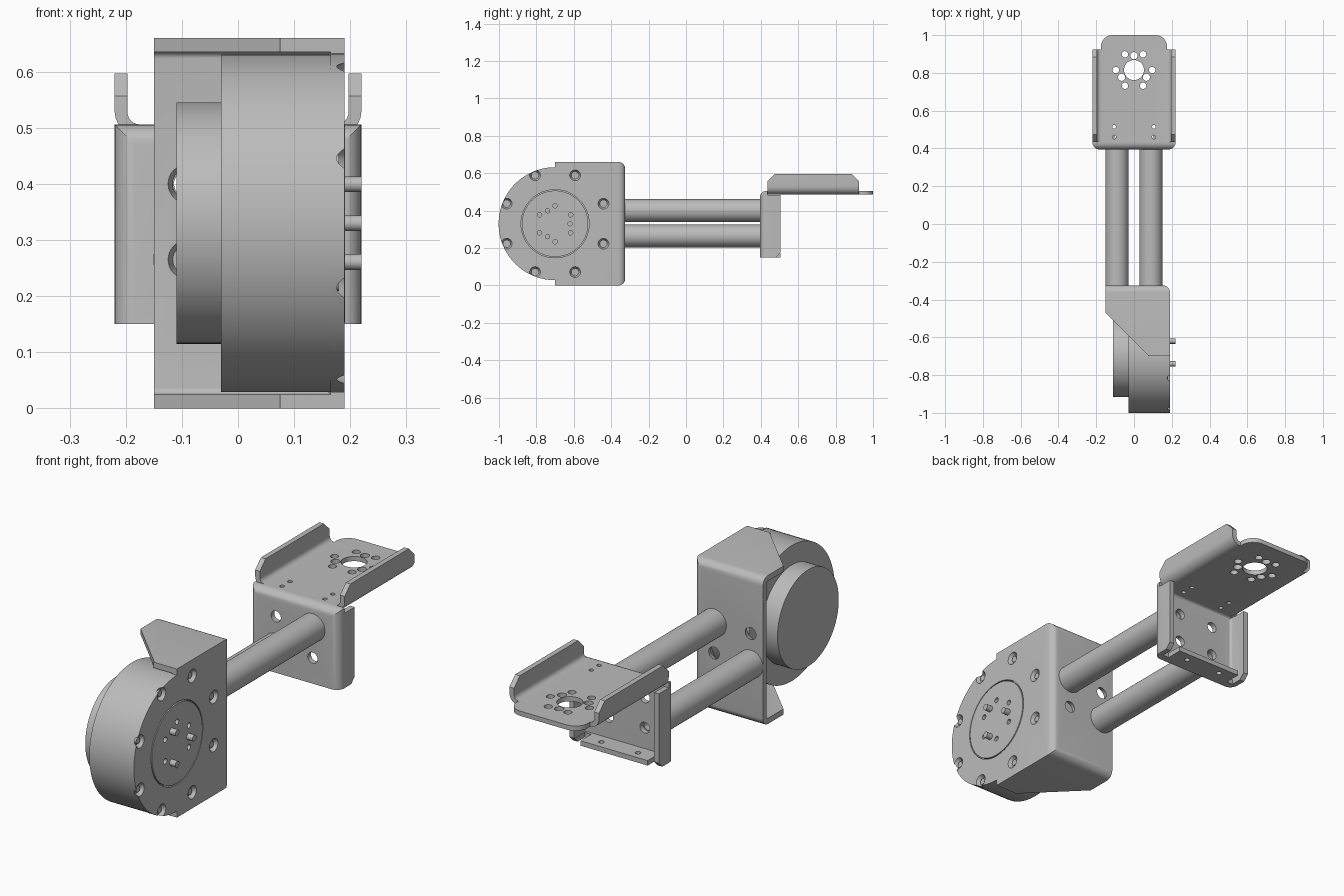
import bpy, bmesh
from math import cos, sin, radians
from mathutils import Matrix, Vector

if "Cube" in bpy.data.objects:
    bpy.data.objects.remove(bpy.data.objects["Cube"])

GREY = (0.5, 0.5, 0.5, 1)
metal = bpy.data.materials.new("grey_metal")
metal.use_nodes = True
metal.diffuse_color = GREY
metal.node_tree.nodes["Principled BSDF"].inputs["Base Color"].default_value = GREY


def finish(name, bm):
    bmesh.ops.recalc_face_normals(bm, faces=bm.faces)
    mesh = bpy.data.meshes.new(name)
    bm.to_mesh(mesh)
    bm.free()
    mesh.materials.append(metal)
    ob = bpy.data.objects.new(name, mesh)
    bpy.context.collection.objects.link(ob)
    return ob


def round_edges(bm, test, r):
    """Round the edges whose two ends both pass the test."""
    edges = [e for e in bm.edges if all(test(v.co) for v in e.verts)]
    bmesh.ops.bevel(bm, geom=edges, offset=r, segments=6, profile=0.5, affect='EDGES')


def box(name, x, y, z, test=None, r=0.03):
    bm = bmesh.new()
    bmesh.ops.create_cube(bm, size=1)
    for v in bm.verts:
        v.co = [lim[0] if c < 0 else lim[1] for c, lim in zip(v.co, (x, y, z))]
    if test:
        # several tests may be given, one for each edge group
        edges = [e for e in bm.edges if any(all(t(v.co) for v in e.verts) for t in test)]
        bmesh.ops.bevel(bm, geom=edges, offset=r, segments=6, profile=0.5, affect='EDGES')
    return finish(name, bm)


def rod(name, axis, a, b, centre, r, r_end=None, sides=32):
    """Cylinder or cone from a to b on an axis; centre holds the other two coordinates."""
    bm = bmesh.new()
    bmesh.ops.create_cone(bm, cap_ends=True, segments=sides, radius1=r,
                          radius2=r if r_end is None else r_end, depth=b - a)
    mid, (p, q) = (a + b) / 2, centre
    turn, loc = {'X': (Matrix.Rotation(radians(90), 4, 'Y'), (mid, p, q)),
                 'Y': (Matrix.Rotation(radians(-90), 4, 'X'), (p, mid, q)),
                 'Z': (Matrix(), (p, q, mid))}[axis]
    bmesh.ops.transform(bm, matrix=Matrix.Translation(loc) @ turn, verts=bm.verts)
    return finish(name, bm)


def prism(name, axis, points, a, b):
    """Outline extruded along x or z."""
    bm = bmesh.new()
    put = (lambda p, t: (t, *p)) if axis == 'X' else (lambda p, t: (*p, t))
    face = bm.faces.new([bm.verts.new(put(p, a)) for p in points])
    ext = bmesh.ops.extrude_face_region(bm, geom=[face])
    shift = Vector(put((0, 0), b - a))
    bmesh.ops.translate(bm, vec=shift, verts=[v for v in ext["geom"] if isinstance(v, bmesh.types.BMVert)])
    return finish(name, bm)


def cut(ob, cutters):
    bpy.context.view_layer.objects.active = ob
    for c in cutters:
        m = ob.modifiers.new("cut", 'BOOLEAN')
        m.operation, m.solver, m.object = 'DIFFERENCE', 'EXACT', c
        bpy.ops.object.modifier_apply(modifier=m.name)


def discard(cutters):
    for c in cutters:
        bpy.data.objects.remove(c)


def ring(centre, r, count, start):
    return [(centre[0] + r * cos(radians(start + i * 360 / count)),
             centre[1] + r * sin(radians(start + i * 360 / count))) for i in range(count)]


AXIS = (-0.70, 0.33)      # motor axis in y, z
RAD = 0.302
BOLTS = [(x, z) for x in (-0.09, 0.09) for z in (0.265, 0.40)]

# Motor body and rear cap
rod("motor_body", 'X', -0.03, 0.166, AXIS, RAD - 0.001, sides=96)
rod("motor_rear_cap", 'X', -0.11, -0.03, AXIS, 0.215, sides=96)

# Motor bracket: folded sheet with slanted flanges
back, top, low, side = -0.325, 0.66, 0.0, 0.19
bracket = box("motor_bracket", (-0.15, side), (AXIS[0], back), (low, top),
              [lambda c: c.y > -0.4 and c.z > 0.5, lambda c: c.y > -0.4 and c.z < 0.1,
               lambda c: c.y > -0.4 and c.x > 0], 0.036)
inside = box("inside", (-0.3, 0.165), (-0.9, -0.35), (0.025, 0.635),
             [lambda c: c.y > -0.4 and c.z > 0.5, lambda c: c.y > -0.4 and c.z < 0.1,
              lambda c: c.y > -0.4 and c.x > 0], 0.012)
slant = prism("slant", 'Z', [(-0.15, -0.47), (0.075, -0.695), (0.075, -0.8), (-0.3, -0.8), (-0.3, -0.47)], -0.1, 0.8)
plate_holes = [rod("hole", 'Y', -0.36, -0.318, b, 0.038, 0.024) for b in BOLTS]
cut(bracket, [inside, slant] + plate_holes)
discard([inside, slant] + plate_holes)

# Half-round front of the motor bracket's face
arc = [(AXIS[0] + RAD * cos(radians(a)), AXIS[1] + RAD * sin(radians(a))) for a in range(90, 271, 4)]
arc.append((AXIS[0], AXIS[1] - RAD))
front = prism("motor_bracket_round_front", 'X', arc, 0.165, side)

# Screw recesses and the opening for the output disc
cutters = [rod("opening", 'X', 0.16, 0.2, AXIS, 0.182, sides=64)]
for p in ring(AXIS, 0.28, 8, 22.5):
    cutters.append(rod("recess", 'X', 0.172, 0.194, p, 0.02, 0.031))
cut(front, cutters)
cut(bracket, cutters)
discard(cutters)
for p in ring(AXIS, 0.28, 8, 22.5):
    rod("face_screw", 'X', 0.168, 0.18, p, 0.014, sides=16)

# Output disc with holes and pins
disc = rod("output_disc", 'X', 0.16, 0.191, AXIS, 0.177, sides=64)
cutters = [rod("hole", 'X', 0.175, 0.2, p, 0.012, sides=16) for p in ring(AXIS, 0.096, 6, 30)]
cut(disc, cutters)
discard(cutters)
for p in ring(AXIS, 0.08, 3, 0):
    rod("output_pin", 'X', 0.18, 0.22, p, 0.014, sides=20)

# Two diagonal tubes, bored at the ends
for name, b in (("left_tube", BOLTS[3]), ("right_tube", BOLTS[0])):
    tube = rod(name, 'Y', back, 0.395, b, 0.061, sides=48)
    bores = [rod("bore", 'Y', y, y + 0.08, b, 0.02) for y in (back - 0.02, 0.335)]
    cut(tube, bores)
    discard(bores)

# End bracket: upright plate with side and bottom flanges
end = box("end_bracket", (-0.22, 0.22), (0.395, 0.505), (0.15, 0.506),
          [lambda c: c.y < 0.45 and c.z > 0.4, lambda c: c.y < 0.45 and c.x > 0,
           lambda c: c.y < 0.45 and c.x < 0], 0.036)
cutters = [
    box("inside", (-0.197, 0.197), (0.418, 0.6), (0.172, 0.485),
        [lambda c: c.y < 0.45 and c.z > 0.4, lambda c: c.y < 0.45 and c.x > 0,
         lambda c: c.y < 0.45 and c.x < 0], 0.012),
    box("top_relief", (-0.3, 0.3), (0.435, 0.6), (0.483, 0.6)),
    prism("chamfer", 'X', [(0.47, 0.14), (0.515, 0.185), (0.515, 0.14)], 0.19, 0.23),
    prism("chamfer", 'X', [(0.47, 0.14), (0.515, 0.185), (0.515, 0.14)], -0.23, -0.19)]
for s in (-1, 1):
    cutters.append(box("flange_gap", sorted((s * 0.165, s * 0.196)), (0.43, 0.6), (0.1, 0.18)))
    cutters.append(rod("flange_hole", 'Z', 0.1, 0.2, (s * 0.09, 0.465), 0.012, sides=16))
cutters += [rod("hole", 'Y', 0.38, 0.43, b, 0.024) for b in BOLTS]
cut(end, cutters)
discard(cutters)

# Tray: channel with chamfered walls
tray = box("tray", (-0.22, 0.22), (0.435, 0.925), (0.485, 0.597),
           [lambda c: c.z < 0.55 and c.x > 0, lambda c: c.z < 0.55 and c.x < 0], 0.045)
cutters = [box("inside", (-0.197, 0.197), (0.3, 1.1), (0.506, 0.7),
               [lambda c: c.z < 0.55 and c.x > 0, lambda c: c.z < 0.55 and c.x < 0], 0.022)]
for y, s in ((0.435, 1), (0.925, -1)):
    cutters.append(prism("chamfer", 'X', [(y - s * 0.01, 0.547), (y + s * 0.05, 0.607), (y - s * 0.01, 0.607)], -0.3, 0.3))

# Tray holes: shaft opening, two bolt circles and four small holes
hub = (0, 0.815)
cutters.append(rod("hole", 'Z', 0.4, 0.6, hub, 0.053, sides=48))
cutters += [rod("hole", 'Z', 0.4, 0.6, p, 0.017) for p in ring(hub, 0.096, 6, 0)]
cutters += [rod("hole", 'Z', 0.4, 0.6, p, 0.019) for p in ring(hub, 0.076, 3, 90)]
cutters += [rod("hole", 'Z', 0.4, 0.6, (x, y), 0.01, sides=16) for x in (-0.105, 0.105) for y in (0.46, 0.515)]
cut(tray, cutters)
discard(cutters)

# Rounded tongue at the end of the tray
box("tray_tongue", (-0.175, 0.175), (0.925, 1.0), (0.485, 0.506),
    [lambda c: c.y > 0.95 and c.x > 0, lambda c: c.y > 0.95 and c.x < 0], 0.06)

# Smooth the curved faces, keep folds sharp
for ob in bpy.context.collection.objects:
    ob.select_set(ob.type == 'MESH' and metal.name in ob.data.materials)
bpy.ops.object.shade_smooth_by_angle(angle=radians(30))
